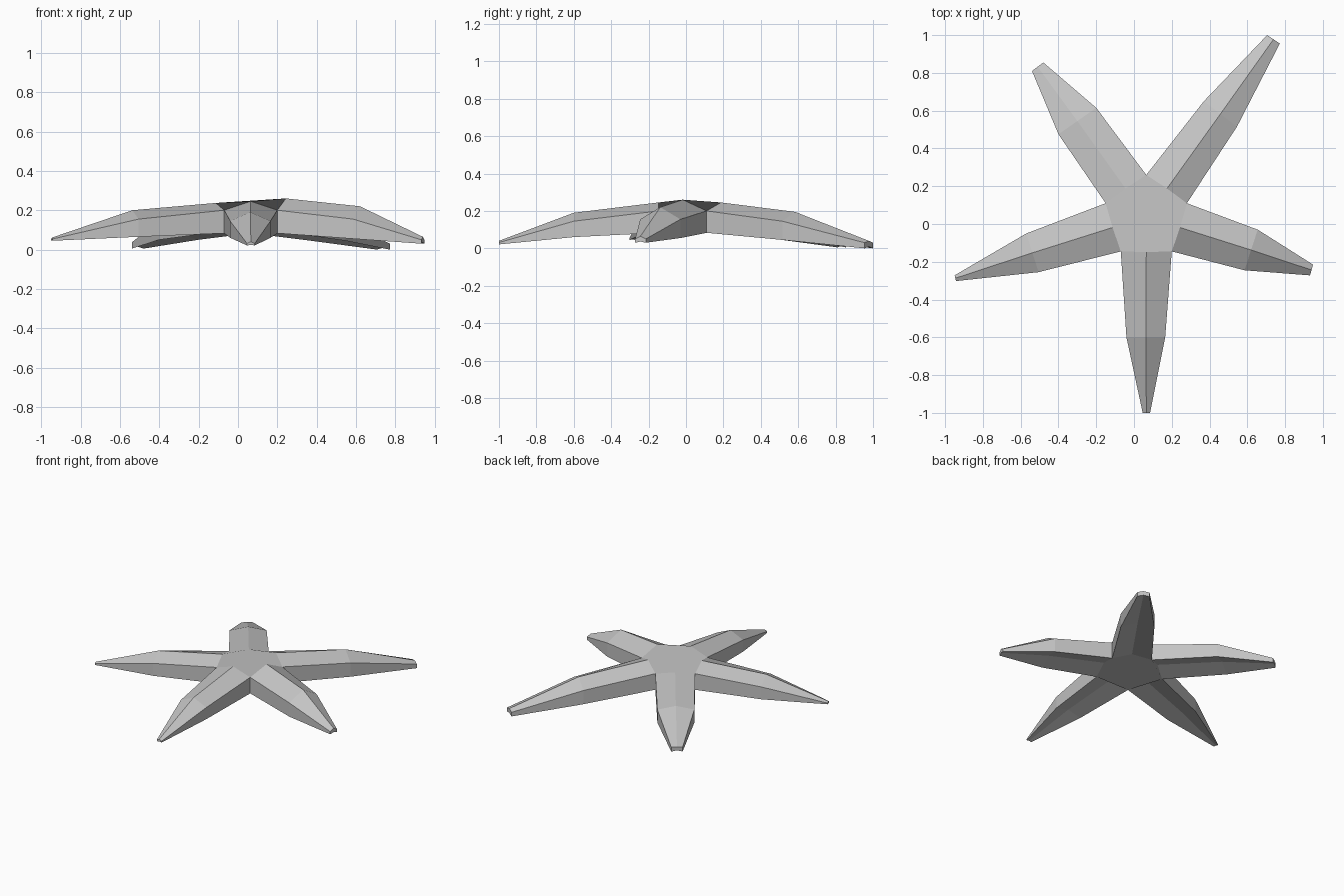
import bpy
import bmesh
from mathutils import Vector

default_cube = bpy.data.objects.get("Cube")
if default_cube:
    bpy.data.objects.remove(default_cube, do_unlink=True)

# One plain grey for the whole body
grey = bpy.data.materials.new("plain_grey")
grey.use_nodes = True
grey_color = (0.55, 0.55, 0.55, 1)
grey.diffuse_color = grey_color
grey.node_tree.nodes["Principled BSDF"].inputs["Base Color"].default_value = grey_color

# Central disc: five corners, running anticlockwise from the front
CORNERS = [(-.07, -.145), (.2, -.145), (.28, .11), (.065, .26), (-.15, .11)]
SHOULDER_Z, FLOOR_Z = .2, .083
GROOVE = .3  # depth of the underside groove as a share of the side height

# Each arm: ridge height at the root, then the middle and tip stations as
# (start side, end side, (floor, shoulder, ridge heights))
ARMS = {
    "front": (.245,
              ((-.04, -.6), (.165, -.6), (.06, .145, .19)),
              ((.046, -1), (.085, -1), (.021, .031, .04))),
    "left": (.26,
             ((.585, -.245), (.655, -.03), (.055, .155, .22)),
             ((.932, -.272), (.948, -.215), (.03, .05, .065))),
    "back_left": (.245,
                  ((.545, .515), (.37, .65), (.045, .145, .195)),
                  ((.772, .955), (.705, 1), (0, .03, .04))),
    "back_right": (.212,
                   ((-.2, .615), (-.4, .475), (.05, .145, .172)),
                   ((-.48, .855), (-.54, .81), (.005, .037, .04))),
    "right": (.237,
              ((-.57, -.05), (-.505, -.255), (.065, .155, .2)),
              ((-.95, -.272), (-.942, -.302), (.045, .054, .061))),
}

bm = bmesh.new()


def add_vert(point, height):
    return bm.verts.new((point[0], point[1], height))


def groove_height(floor, shoulder):
    return floor + GROOVE * (shoulder - floor)


def add_section(start, end, heights):
    """Cross-section: floor, shoulder, ridge, shoulder, floor, groove."""
    floor, shoulder, ridge = heights
    middle = (Vector(start) + Vector(end)) / 2
    return [add_vert(start, floor), add_vert(start, shoulder),
            add_vert(middle, ridge),
            add_vert(end, shoulder), add_vert(end, floor),
            add_vert(middle, groove_height(floor, shoulder))]


def bridge(inner, outer):
    """Join two cross-sections with a ring of quads."""
    for i in range(len(inner)):
        j = (i + 1) % len(inner)
        bm.faces.new((inner[i], inner[j], outer[j], outer[i]))


# Shared corners of the disc
upper = [add_vert(corner, SHOULDER_Z) for corner in CORNERS]
lower = [add_vert(corner, FLOOR_Z) for corner in CORNERS]
centre = sum((Vector(corner) for corner in CORNERS), Vector((0, 0))) / len(CORNERS)

# Arms grow out of the sides of the disc
top_outline, bottom_outline = [], []
for index, (root_ridge, middle_station, tip_station) in enumerate(ARMS.values()):
    following = (index + 1) % len(CORNERS)
    halfway = (Vector(CORNERS[index]) + Vector(CORNERS[following])) / 2
    root_point = centre + (halfway - centre) * 1.02
    apex = add_vert(root_point, root_ridge)
    groove = add_vert(root_point, groove_height(FLOOR_Z, SHOULDER_Z))
    root = [lower[index], upper[index], apex,
            upper[following], lower[following], groove]
    middle = add_section(*middle_station)
    tip = add_section(*tip_station)
    bridge(root, middle)
    bridge(middle, tip)
    bm.faces.new(tip)
    top_outline += [upper[index], apex]
    bottom_outline += [lower[index], groove]

# Top and underside of the disc
bm.faces.new(top_outline)
bm.faces.new(bottom_outline[::-1])

bmesh.ops.recalc_face_normals(bm, faces=bm.faces[:])
mesh = bpy.data.meshes.new("starfish_body")
bm.to_mesh(mesh)
bm.free()
mesh.materials.append(grey)
body = bpy.data.objects.new("starfish_body", mesh)
bpy.context.scene.collection.objects.link(body)
